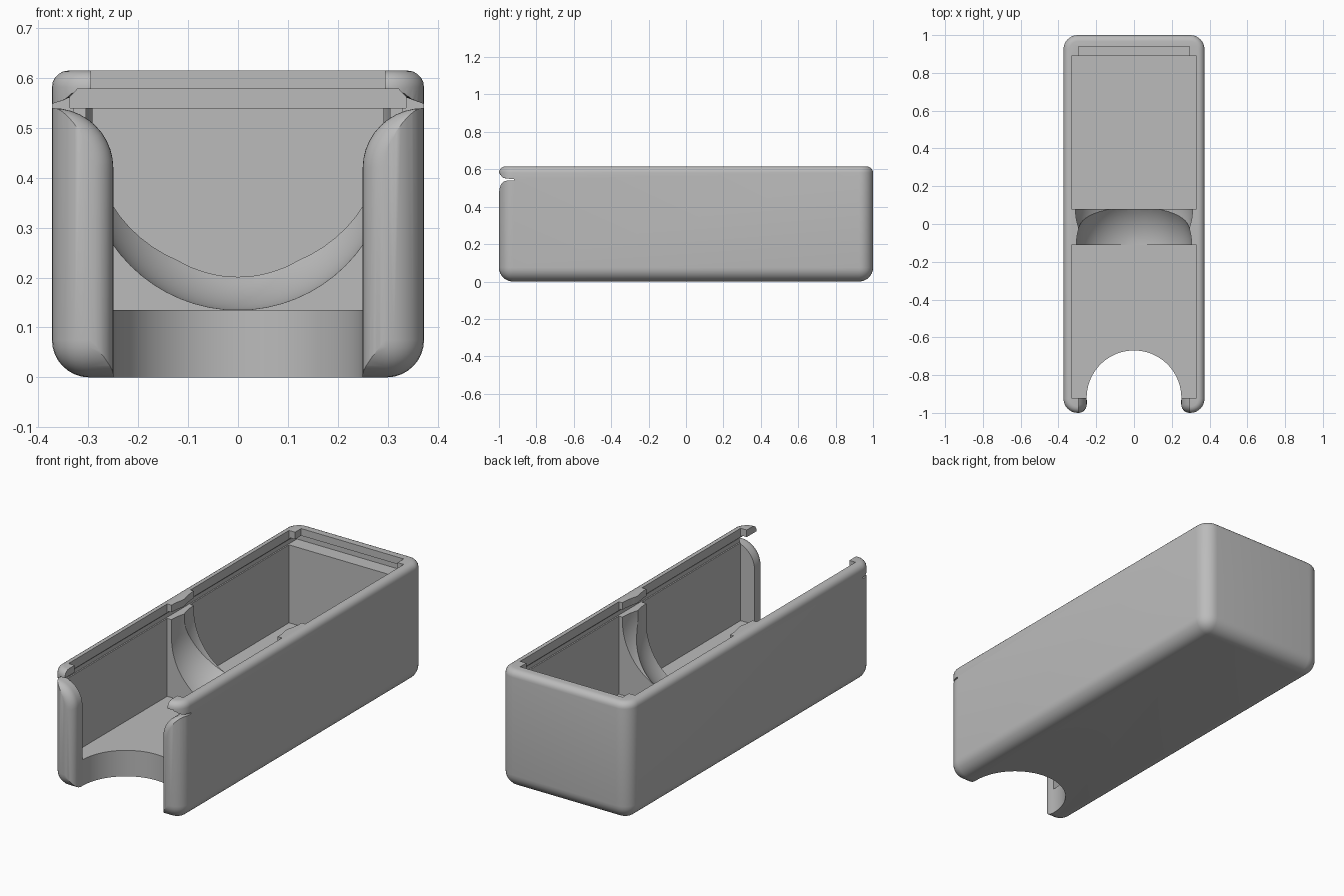
import bpy, bmesh, math
from mathutils import Matrix

cube = bpy.data.objects.get("Cube")
if cube:
    bpy.data.objects.remove(cube, do_unlink=True)

grey = bpy.data.materials.new("plain grey")
grey.use_nodes = True
grey.diffuse_color = (0.5, 0.5, 0.5, 1)
grey.node_tree.nodes["Principled BSDF"].inputs["Base Color"].default_value = (0.5, 0.5, 0.5, 1)


def to_object(name, bm):
    bmesh.ops.recalc_face_normals(bm, faces=bm.faces)
    mesh = bpy.data.meshes.new(name)
    bm.to_mesh(mesh)
    bm.free()
    mesh.materials.append(grey)
    obj = bpy.data.objects.new(name, mesh)
    bpy.context.collection.objects.link(obj)
    return obj


def box_mesh(x, y0, y1, z0, z1):
    bm = bmesh.new()
    size = Matrix.Diagonal((2 * x, y1 - y0, z1 - z0, 1))
    place = Matrix.Translation((0, (y0 + y1) / 2, (z0 + z1) / 2))
    bmesh.ops.create_cube(bm, size=1, matrix=place @ size)
    return bm


def loft(name, rings):
    """Skin a closed solid through matching rings of points."""
    bm = bmesh.new()
    loops = [[bm.verts.new(p) for p in ring] for ring in rings]
    n = len(loops[0])
    for a, b in zip(loops, loops[1:]):
        for i in range(n):
            j = (i + 1) % n
            bm.faces.new((a[i], a[j], b[j], b[i]))
    bm.faces.new(loops[0])
    bm.faces.new(loops[-1])
    return to_object(name, bm)


def mirrored(half):
    return half + [(-x, z) for x, z in reversed(half)]


def round_column(name, y, z, r, top, domed):
    """Vertical cylinder, with a hemispherical bottom if domed."""
    steps = [k * math.pi / 32 for k in range(1, 17)] if domed else []
    levels = [(r * math.sin(t), z - r * math.cos(t)) for t in steps] or [(r, z)]
    levels.append((r, top))
    turns = [k * math.tau / 96 for k in range(96)]
    return loft(name, [[(q * math.cos(a), y + q * math.sin(a), h) for a in turns]
                       for q, h in levels])


# Outer block: rounded sides and bottom, smaller rounding round the top
bm = box_mesh(0.373, -1, 1, 0, 0.615)
lower = [e for e in bm.edges if min(v.co.z for v in e.verts) < 0.1]
bmesh.ops.bevel(bm, geom=lower, offset=0.075, segments=8, profile=0.5, affect='EDGES')
rim = [e for e in bm.edges if all(v.co.z > 0.614 for v in e.verts)]
bmesh.ops.bevel(bm, geom=rim, offset=0.033, segments=5, profile=0.5, affect='EDGES')
case = to_object("case_body", bm)

# Two storage compartments
cutters = [to_object("front_compartment", box_mesh(0.33, -0.92, -0.11, 0.135, 0.8)),
           to_object("rear_compartment", box_mesh(0.33, 0.08, 0.89, 0.135, 0.8))]

# Dovetail slot for a sliding lid and the opening above it
slot = mirrored([(0.337, 0.54), (0.337, 0.562), (0.322, 0.578)])
cutters.append(loft("lid_slot", [[(x, y, z) for x, z in slot] for y in (-1.1, 0.965)]))
cutters.append(to_object("lid_opening", box_mesh(0.295, -1.1, 0.94, 0.55, 0.8)))

# Scooped divider between the compartments
cutters.append(round_column("front_scoop", -0.11, 0.44, 0.305, 0.8, True))
cutters.append(round_column("rear_scoop", 0.08, 0.52, 0.31, 0.8, True))

# Front finger notch and the doorway with rounded posts
cutters.append(round_column("finger_notch", -0.92, -0.1, 0.2505, 0.5, False))


def doorway(y):
    r = 0.045
    d = max(0, min(r, -0.955 - y))
    o = r - math.sqrt(r * r - d * d)
    arc = [k * math.pi / 20 for k in range(11)]
    half = [(0.25 + o, -0.2)]
    half += [(0.372 - (0.122 - o) * math.cos(t), 0.42 + (0.12 - o) * math.sin(t)) for t in arc]
    half += [(0.39, 0.542 - o), (0.335, 0.562 + o * 0.4)]
    return [(x, y, z) for x, z in mirrored(half)]


depths = [-0.919, -0.955] + [-0.955 - 0.045 * math.sin(k * math.pi / 16) for k in range(1, 9)]
cutters.append(loft("front_doorway", [doorway(y) for y in depths + [-1.1]]))

# Carve everything out of the block
for cutter in cutters:
    cutter.hide_render = True
    mod = case.modifiers.new(cutter.name, 'BOOLEAN')
    mod.operation = 'DIFFERENCE'
    mod.solver = 'EXACT'
    mod.object = cutter
bpy.context.view_layer.update()
carved = bpy.data.meshes.new_from_object(case.evaluated_get(bpy.context.evaluated_depsgraph_get()))
case.modifiers.clear()
case.data = carved
carved.materials.clear()
carved.materials.append(grey)
for cutter in cutters:
    bpy.data.objects.remove(cutter, do_unlink=True)

bpy.ops.object.select_all(action='DESELECT')
case.select_set(True)
bpy.context.view_layer.objects.active = case
bpy.ops.object.shade_smooth_by_angle(angle=math.radians(30))
